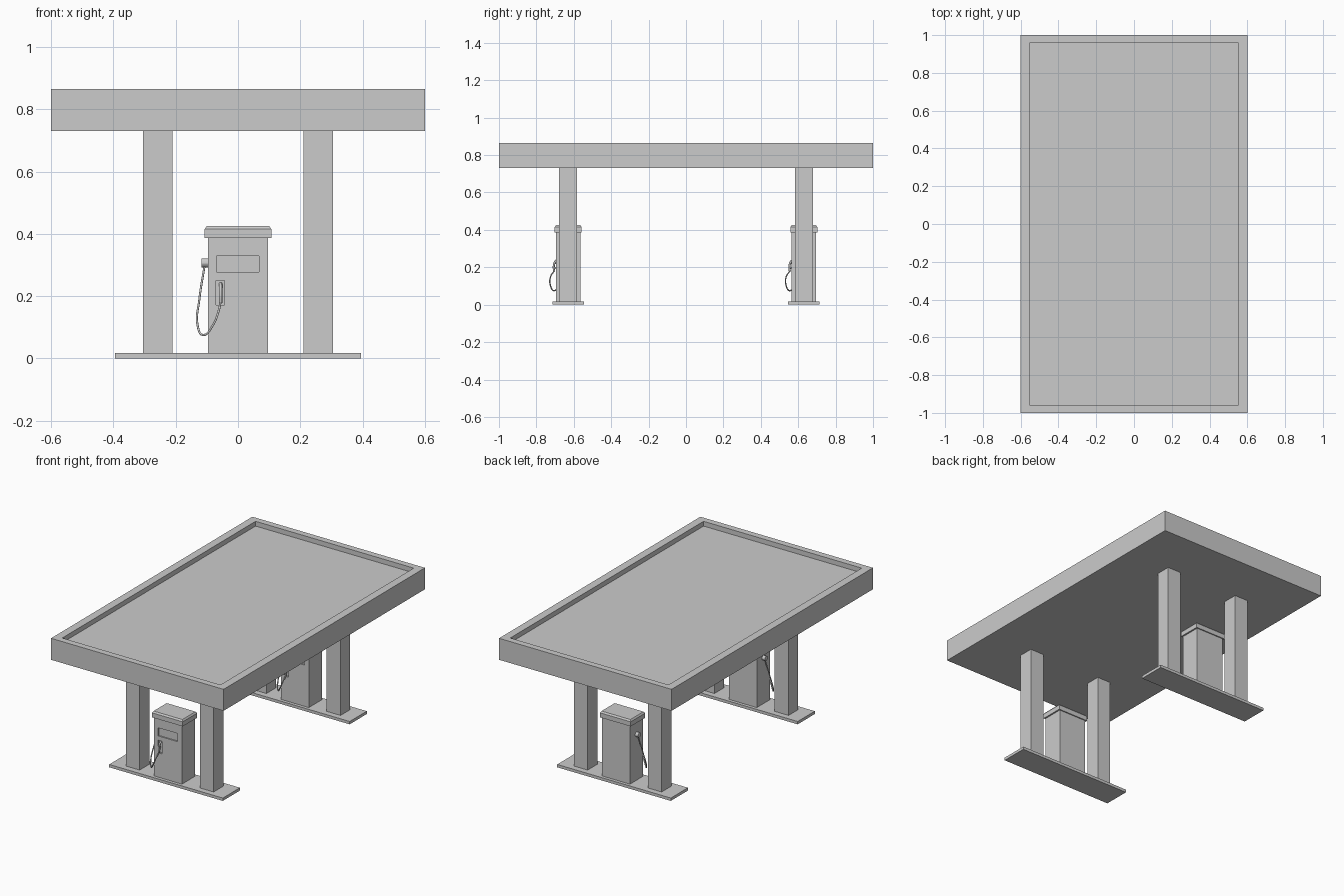
import bpy, bmesh, math
from mathutils import Vector

if "Cube" in bpy.data.objects:
    bpy.data.objects.remove(bpy.data.objects["Cube"])


def box(name, x, y, z, top_inset=0.0):
    """Axis-aligned box from (min, max) ranges; top_inset tapers the top face."""
    bm = bmesh.new()
    bmesh.ops.create_cube(bm, size=1)
    for v in bm.verts:
        t = top_inset if v.co.z > 0 else 0.0
        sx, sy = math.copysign(t, v.co.x), math.copysign(t, v.co.y)
        v.co = Vector((x[0] + (v.co.x + .5) * (x[1] - x[0]) - sx,
                       y[0] + (v.co.y + .5) * (y[1] - y[0]) - sy,
                       z[0] + (v.co.z + .5) * (z[1] - z[0])))
    return from_bm(name, bm)


def from_bm(name, bm):
    me = bpy.data.meshes.new(name)
    bm.to_mesh(me)
    bm.free()
    ob = bpy.data.objects.new(name, me)
    bpy.context.collection.objects.link(ob)
    return ob


def carve(ob, cutter):
    """Cut a pocket, bake the result and drop the cutter."""
    m = ob.modifiers.new("pocket", 'BOOLEAN')
    m.operation, m.solver, m.object = 'DIFFERENCE', 'EXACT', cutter
    cutter.hide_render = True
    bpy.context.view_layer.objects.active = ob
    bpy.ops.object.modifier_apply(modifier=m.name)
    bpy.data.objects.remove(cutter)


def tube(name, points, radius, sides=2):
    """Smooth round tube through the points."""
    cu = bpy.data.curves.new(name, 'CURVE')
    cu.dimensions = '3D'
    cu.bevel_depth, cu.bevel_resolution = radius, sides
    cu.use_fill_caps = True
    cu.resolution_u = 8
    sp = cu.splines.new('BEZIER')
    sp.bezier_points.add(len(points) - 1)
    for bp, p in zip(sp.bezier_points, points):
        bp.co = p
        bp.handle_left_type = bp.handle_right_type = 'AUTO'
    ob = bpy.data.objects.new(name, cu)
    bpy.context.collection.objects.link(ob)
    return ob


# Canopy slab with a recessed roof inside a raised rim
canopy = box("canopy", (-.6, .6), (-1, 1), (.73, .865))
carve(canopy, box("roof_cutter", (-.55, .55), (-.96, .96), (.835, .9)))

for side, cy in (("front", -.63), ("back", .63)):
    # Island and its two columns
    box(side + "_island", (-.395, .395), (cy - .085, cy + .085), (0, .018))
    for label, cx in (("left", -.2575), ("right", .2575)):
        box(f"{side}_{label}_column", (cx - .048, cx + .048),
            (cy - .048, cy + .048), (.018, .73))

    # Pump body with screen and nozzle pockets
    f = cy - .065
    pump = box(side + "_pump", (-.097, .097), (f, cy + .065), (.018, .387))
    carve(pump, box("screen_cutter", (-.069, .067), (f - .05, f + .008), (.277, .328)))
    carve(pump, box("nozzle_cutter", (-.07, -.043), (f - .05, f + .012), (.171, .25)))

    # Pump cap with a chamfered top
    box(side + "_cap", (-.107, .107), (cy - .072, cy + .072), (.386, .415))
    box(side + "_cap_top", (-.107, .107), (cy - .072, cy + .072), (.415, .425), .007)

    # Nozzle resting in its pocket
    tube(side + "_nozzle", [(-.056, f + .010, .24), (-.056, f - .003, .232),
                            (-.056, f - .012, .205), (-.056, f - .010, .178)], .0055)
    tube(side + "_nozzle_guard", [(-.056, f - .006, .228), (-.056, f + .004, .208),
                                  (-.056, f - .010, .188)], .0025)

    # Round hose fitting on the left side
    bm = bmesh.new()
    bmesh.ops.create_cone(bm, cap_ends=True, segments=20, radius1=.0145,
                          radius2=.0145, depth=.022)
    fitting = from_bm(side + "_hose_fitting", bm)
    fitting.rotation_euler = (0, math.pi / 2, 0)
    fitting.location = (-.106, cy, .307)

    # Hanging hose from the nozzle round to the fitting
    tube(side + "_hose", [(-.056, cy - .075, .18), (-.063, cy - .094, .15),
                          (-.080, cy - .096, .108), (-.112, cy - .074, .075),
                          (-.130, cy - .050, .108), (-.124, cy - .025, .19),
                          (-.107, cy, .30)], .0035)
